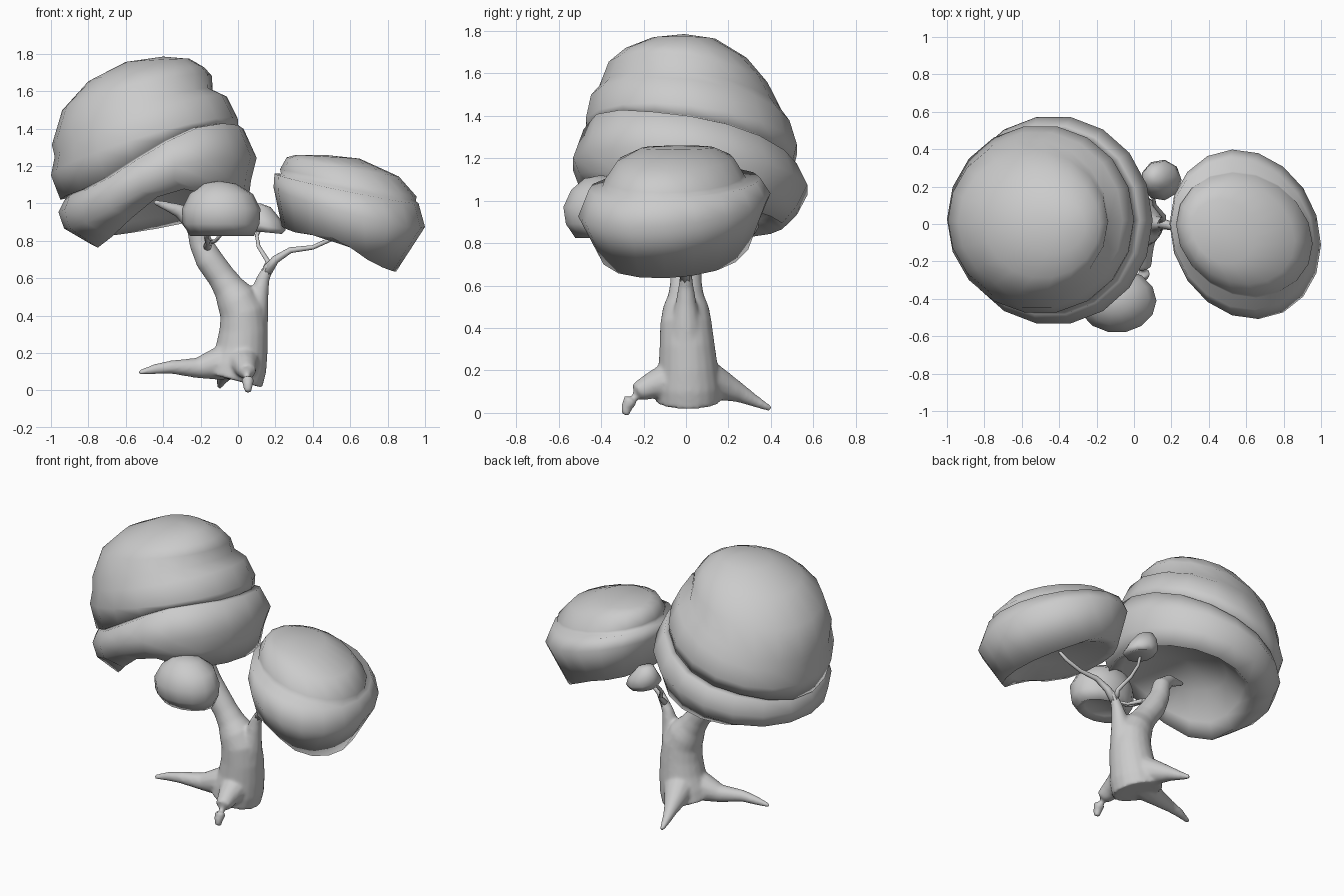
import bpy, bmesh
from math import sin, cos, pi, exp, radians
from mathutils import Vector


def finish(bm, name):
    bmesh.ops.recalc_face_normals(bm, faces=bm.faces)
    me = bpy.data.meshes.new(name)
    bm.to_mesh(me)
    bm.free()
    me.polygons.foreach_set("use_smooth", [True] * len(me.polygons))
    ob = bpy.data.objects.new(name, me)
    bpy.context.collection.objects.link(ob)
    return ob


def bridge(bm, a, b):
    n = len(a)
    for i in range(n):
        bm.faces.new((a[i], a[(i + 1) % n], b[(i + 1) % n], b[i]))


def canopy(name, top, rings, under, bumps={}, shear=0, seg=18):
    """Tilted elliptical rings (cx, cy, cz, rx, ry, slope_x, slope_y), closed by two poles.
    bumps {ring: [(angle, height, width)]} bend single rings up or down."""
    bm = bmesh.new()
    loops = []
    for k, (cx, cy, cz, rx, ry, sx, sy) in enumerate(rings):
        loop = []
        for i in range(seg):
            a = 2 * pi * i / seg
            dx, dy = rx * cos(a), ry * sin(a)
            dy += shear * dx
            z = cz + sx * dx + sy * dy
            for ang, h, w in bumps.get(k, ()):
                d = (a - radians(ang) + pi) % (2 * pi) - pi
                z += h * exp(-(d / w) ** 2)
            loop.append(bm.verts.new((cx + dx, cy + dy, z)))
        loops.append(loop)
    for a, b in zip(loops, loops[1:]):
        bridge(bm, a, b)
    for loop, p in ((loops[0], top), (loops[-1], under)):
        v = bm.verts.new(p)
        for i in range(seg):
            bm.faces.new((loop[i], loop[(i + 1) % seg], v))
    return finish(bm, name)


def tube(bm, pts, n=12):
    """Tapered tube through (x, y, z, radius) points."""
    P = [Vector(p[:3]) for p in pts]
    loops = []
    for i, p in enumerate(P):
        t = (P[min(i + 1, len(P) - 1)] - P[max(i - 1, 0)]).normalized()
        u = t.cross(Vector((0.3, 0.9, 0.1)) if abs(t.y) < 0.8 else Vector((0, 0, 1))).normalized()
        w = t.cross(u)
        r = pts[i][3]
        loops.append([bm.verts.new(p + r * (cos(2 * pi * k / n) * u + sin(2 * pi * k / n) * w))
                      for k in range(n)])
    for a, b in zip(loops, loops[1:]):
        bridge(bm, a, b)
    bm.faces.new(loops[0])
    bm.faces.new(loops[-1])


# trunk with forked limbs and three roots, fused into one skin
bm = bmesh.new()
tube(bm, [(-.02, .01, .055, .155), (0, .01, .13, .155), (.02, .01, .22, .14), (.03, .005, .32, .13),
          (.025, 0, .42, .122), (-.01, 0, .49, .11), (-.05, 0, .55, .085), (-.09, 0, .61, .075),
          (-.155, 0, .7, .074), (-.2, 0, .79, .062), (-.225, -.01, .88, .055),
          (-.31, -.04, .96, .038), (-.45, -.08, 1.01, .014)], 20)
tube(bm, [(.07, 0, .3, .09), (.09, 0, .42, .075), (.115, 0, .52, .05),
          (.135, 0, .6, .036), (.165, 0, .66, .028), (.2, -.01, .7, .02)])
tube(bm, [(0, 0, .17, .11), (-.12, -.03, .14, .085), (-.22, -.05, .12, .055),
          (-.36, -.09, .125, .036), (-.44, -.1, .115, .028), (-.53, -.12, .095, .014)])
tube(bm, [(.02, 0, .18, .12), (.03, -.1, .145, .085), (.04, -.17, .125, .062),
          (.048, -.225, .098, .048), (.053, -.262, .06, .036), (.053, -.28, .025, .027),
          (.053, -.287, -.01, .02)])
tube(bm, [(0, 0, .18, .12), (-.02, .11, .15, .095), (-.05, .19, .12, .066),
          (-.07, .26, .09, .044), (-.085, .32, .058, .03), (-.1, .4, .018, .014)])
trunk = finish(bm, "trunk_and_roots")
m = trunk.modifiers.new("fuse", 'REMESH')
m.mode, m.voxel_size, m.use_smooth_shade = 'VOXEL', .01, True
s = trunk.modifiers.new("soften", 'SMOOTH')
s.factor, s.iterations = .5, 9

# thin branches
bm = bmesh.new()
for path in (
    [(.15, 0, .63, .03), (.2, -.01, .7, .022), (.28, -.02, .75, .016), (.4, -.03, .765, .012),
     (.5, -.04, .81, .012), (.56, -.05, .86, .008)],
    [(.15, .01, .65, .02), (.16, .04, .69, .013), (.11, .1, .77, .011), (.1, .16, .83, .01),
     (.14, .24, .9, .008)],
    [(-.17, 0, .74, .03), (-.16, -.1, .79, .016), (-.17, -.22, .82, .012), (-.14, -.36, .88, .01)],
    [(-.15, -.1, .79, .014), (-.12, -.2, .8, .01), (-.06, -.33, .87, .008)],
):
    tube(bm, path, 8)
finish(bm, "thin_branches")

# large left canopy: dome, bulging band, flared skirt, hollow underside
band = [(-60, .045, .55), (-130, -.04, .5), (125, .04, .6)]
canopy("large_canopy", (-.4, -.01, 1.785), [
    (-.43, -.01, 1.765, .17, .15, .05, -.02),
    (-.49, 0, 1.69, .31, .29, .12, -.08),
    (-.54, .01, 1.59, .4, .38, .23, -.13),
    (-.565, .02, 1.46, .43, .435, .34, -.13),
    (-.52, .02, 1.41, .46, .475, .35, -.13),
    (-.5, .025, 1.3, .5, .505, .3, -.12),
    (-.475, .02, 1.21, .475, .49, .4, -.13),
    (-.46, .02, 1.215, .455, .475, .4, -.13),
    (-.45, .02, 1.205, .48, .51, .4, -.14),
    (-.43, .02, 1.1, .53, .56, .27, -.09),
    (-.43, .01, 1.0, .5, .52, .25, -.09),
    (-.36, .0, .925, .415, .46, .2, -.1),
    (-.38, .0, .98, .35, .39, .22, -.1),
    (-.42, .0, 1.08, .24, .24, .22, -.05)], (-.42, 0, 1.12),
    bumps={6: band, 7: band, 8: band, 9: [(-82, .03, .5), (-140, -.03, .5)],
           10: [(-82, .06, .5), (-145, -.04, .5)],
           11: [(-88, .1, .5), (-158, -.1, .6)], 12: [(-85, .07, .5), (-158, -.06, .6)]})

# right canopy
canopy("right_canopy", (.46, -.04, 1.26), [
    (.48, -.04, 1.25, .17, .17, -.06, 0),
    (.56, -.05, 1.195, .3, .27, -.17, 0),
    (.59, -.055, 1.11, .365, .325, -.2, 0),
    (.59, -.055, 1.085, .36, .335, -.2, .02),
    (.58, -.055, 1.08, .385, .4, -.2, .04),
    (.595, -.055, .98, .405, .45, -.25, .08),
    (.54, -.055, .755, .305, .36, -.39, .03),
    (.54, -.055, .79, .265, .3, -.33, .02),
    (.54, -.05, .84, .15, .16, -.28, 0)], (.54, -.05, .85),
    bumps={6: [(-95, .06, .5), (95, .03, .5)]}, shear=-.14)

# small front tuft
canopy("front_tuft", (-.1, -.4, 1.12), [
    (-.1, -.4, 1.105, .09, .08, 0, 0),
    (-.09, -.4, 1.05, .17, .145, 0, 0),
    (-.09, -.41, .97, .21, .172, 0, 0),
    (-.09, -.41, .89, .205, .16, 0, 0),
    (-.085, -.4, .825, .17, .125, 0, 0),
    (-.085, -.4, .85, .12, .09, 0, 0)], (-.085, -.4, .86), seg=14)

# small back tuft
canopy("back_tuft", (.12, .25, 1.0), [
    (.125, .25, .99, .05, .05, -.2, 0),
    (.14, .25, .93, .095, .085, -.25, 0),
    (.145, .235, .88, .11, .11, -.2, 0),
    (.15, .235, .845, .085, .09, -.1, 0)], (.15, .235, .87), seg=9)
